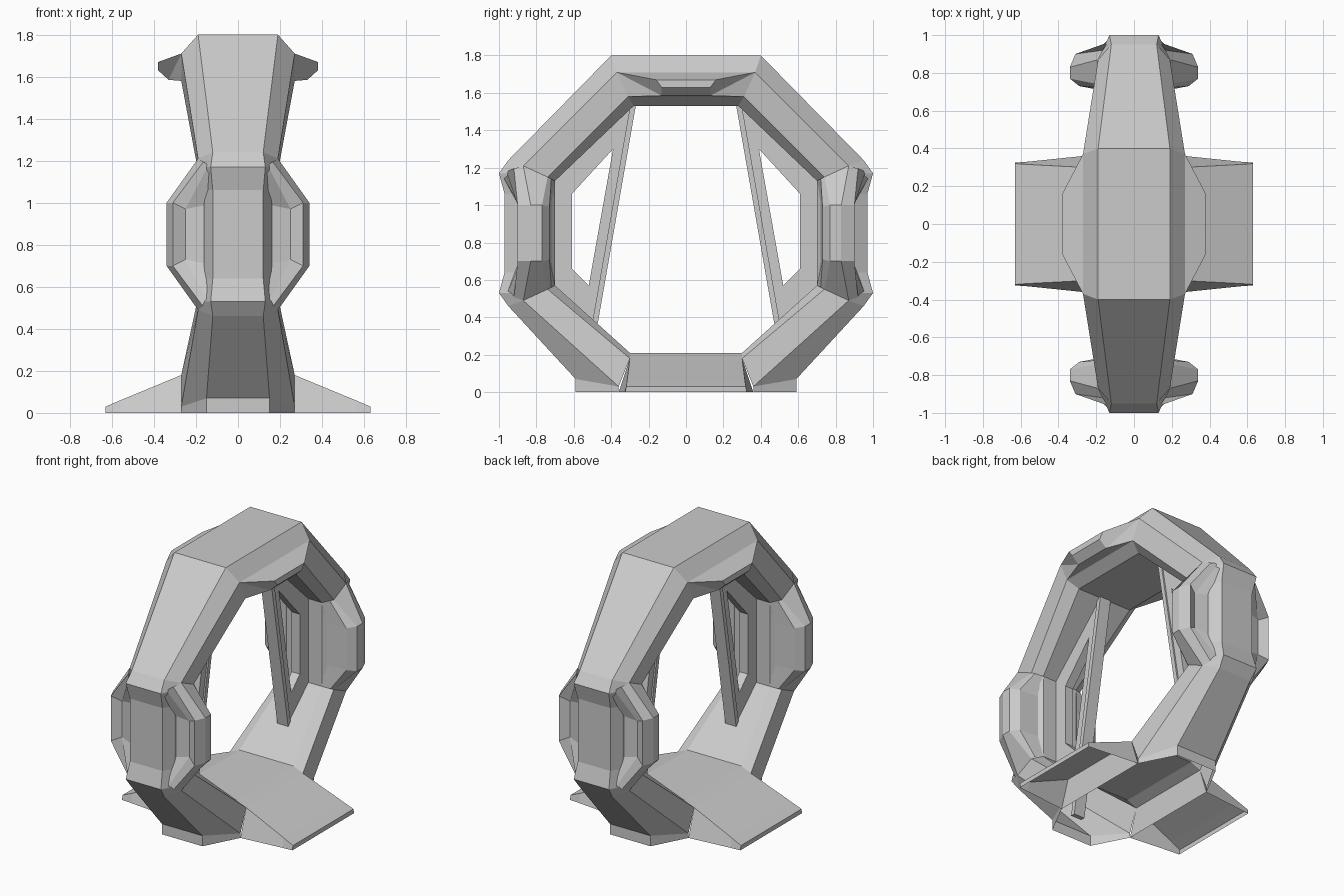
import bpy, bmesh

if "Cube" in bpy.data.objects:
    bpy.data.objects.remove(bpy.data.objects["Cube"])


def make(name, verts, faces, mirror=(True, True), thick=0):
    """Mesh object, optionally thickened, mirrored over x and/or y."""
    bm = bmesh.new()
    vs = [bm.verts.new(v) for v in verts]
    for f in faces:
        bm.faces.new([vs[i] for i in f])
    bmesh.ops.remove_doubles(bm, verts=bm.verts[:], dist=0.0005)
    bmesh.ops.recalc_face_normals(bm, faces=bm.faces[:])
    me = bpy.data.meshes.new(name)
    bm.to_mesh(me)
    bm.free()
    ob = bpy.data.objects.new(name, me)
    bpy.context.collection.objects.link(ob)
    if thick:
        s = ob.modifiers.new("thickness", 'SOLIDIFY')
        s.thickness, s.offset = thick, 0
    m = ob.modifiers.new("mirror", 'MIRROR')
    m.use_axis = (mirror[0], mirror[1], False)
    m.merge_threshold = 0.001
    return ob


def loft(name, rows, closed=False, cap=False, **kw):
    """Skin quads between rows of points; optionally close each row and cap the last."""
    n = len(rows[0])
    faces = []
    for r in range(len(rows) - 1):
        for i in range(n if closed else n - 1):
            j = (i + 1) % n
            faces.append((r * n + i, r * n + j, (r + 1) * n + j, (r + 1) * n + i))
    if cap:
        faces.append([(len(rows) - 1) * n + i for i in range(n)])
    return make(name, [p for row in rows for p in row], faces, **kw)


def section(outer, side_out, side_in, inner):
    """Half cross-section of the ring, from outer centre line to inner centre line."""
    return [(0, *outer[1:]), outer, side_out, side_in, inner, (0, *inner[1:])]


def flip(row, c=0.85):
    """Reflect a row about the mid height of the side posts."""
    return [(x, y, 2 * c - z) for x, y, z in row]


# Octagonal ring: one quarter, mirrored both ways
top = section((.19, .40, 1.80), (.27, .37, 1.71), (.27, .31, 1.58), (.20, .28, 1.53))
top_mid = [(x, 0, z) for x, y, z in top]
upper = [
    section((.12, .95, 1.24), (.19, .87, 1.21), (.19, .74, 1.15), (.13, .70, 1.13)),
    section((.13, 1.0, 1.17), (.19, .87, 1.17), (.19, .74, 1.13), (.13, .70, 1.11)),
    section((.12, .97, 1.06), (.16, .90, 1.06), (.18, .74, 1.06), (.13, .70, 1.05)),
]
lower = [flip(r) for r in reversed(upper)]
bottom = section((.15, .59, .07), (.27, .36, .03), (.27, .30, .18), (.20, .30, .21))
loft("ring", [top_mid, top] + upper + lower + [bottom])

# Bottom sill of the ring, open underneath
sill = [(.27, .36, 0), (.27, .30, .18), (.20, .30, .21), (0, .30, .21)]
loft("ring_sill", [sill, [(x, 0, z) for x, y, z in sill]])

# Angled foot skirt standing on the ground
foot = [(0, .59), (.15, .59), (.27, .36)]
loft("foot_skirt", [[(x, y, 0) for x, y in foot],
                    [(x, y, .07 if y > .5 else .03) for x, y in foot]])

# Faceted pods on the side posts
pod_end = [(.12, .99, 1.17), (.14, .96, 1.18), (.165, .92, 1.195), (.19, .87, 1.21),
           (.19, .74, 1.15), (.18, .72, 1.14), (.13, .70, 1.13)]
pod_mid = [(.15, .89, .99), (.25, .87, .97), (.31, .90, 1.0), (.34, .83, 1.0),
           (.34, .77, 1.0), (.29, .73, .99), (.15, .72, .99)]
loft("side_pods", [pod_end, pod_mid, flip(pod_mid), flip(pod_end)])

# Tapered hoods on both flanks of the top beam
hood_base = [(.27, .37, 1.71), (.27, -.37, 1.71), (.27, -.31, 1.58), (.27, .31, 1.58)]
hood_tip = [(.38, .16, 1.67), (.38, -.16, 1.67), (.38, -.13, 1.63), (.38, .13, 1.63)]
hood_low = [(.27, .37, 1.71), (.27, -.37, 1.71), (.33, -.14, 1.58), (.33, .14, 1.58)]
hood_low[2:] = [(.33, -.13, 1.585), (.33, .13, 1.585)]
loft("top_hoods", [hood_base, hood_low, hood_tip], closed=True, cap=True, mirror=(True, False))

# Ramps at both sides, open underneath
ramp = []
for x, y_top, y_low, z in [(.27, .30, .36, .18), (.56, .315, .33, .06),
                           (.63, .32, .325, .03), (.63, .32, .325, 0)]:
    ramp.append([(x, -y_low, 0), (x, -y_top, z), (x, y_top, z), (x, y_low, 0)])
loft("ramps", ramp, mirror=(True, False))

# Slanted inner struts
strut = [[(x, y + d, z) for x, d in ((-.04, 0), (.04, 0), (.04, .03), (-.04, .03))]
         for y, z in ((.26, 1.58), (.515, .12))]
loft("inner_struts", strut, closed=True, cap=True, mirror=(False, True))

# Thin webs with a window between strut and ring
web = [(.27, 1.56), (.72, 1.14), (.72, .55), (.48, .34)]
window = [(.39, 1.30), (.61, 1.06), (.61, .66), (.52, .57)]
loft("window_webs", [[(0, y, z) for y, z in web], [(0, y, z) for y, z in window]],
     closed=True, thick=.06, mirror=(False, True))
